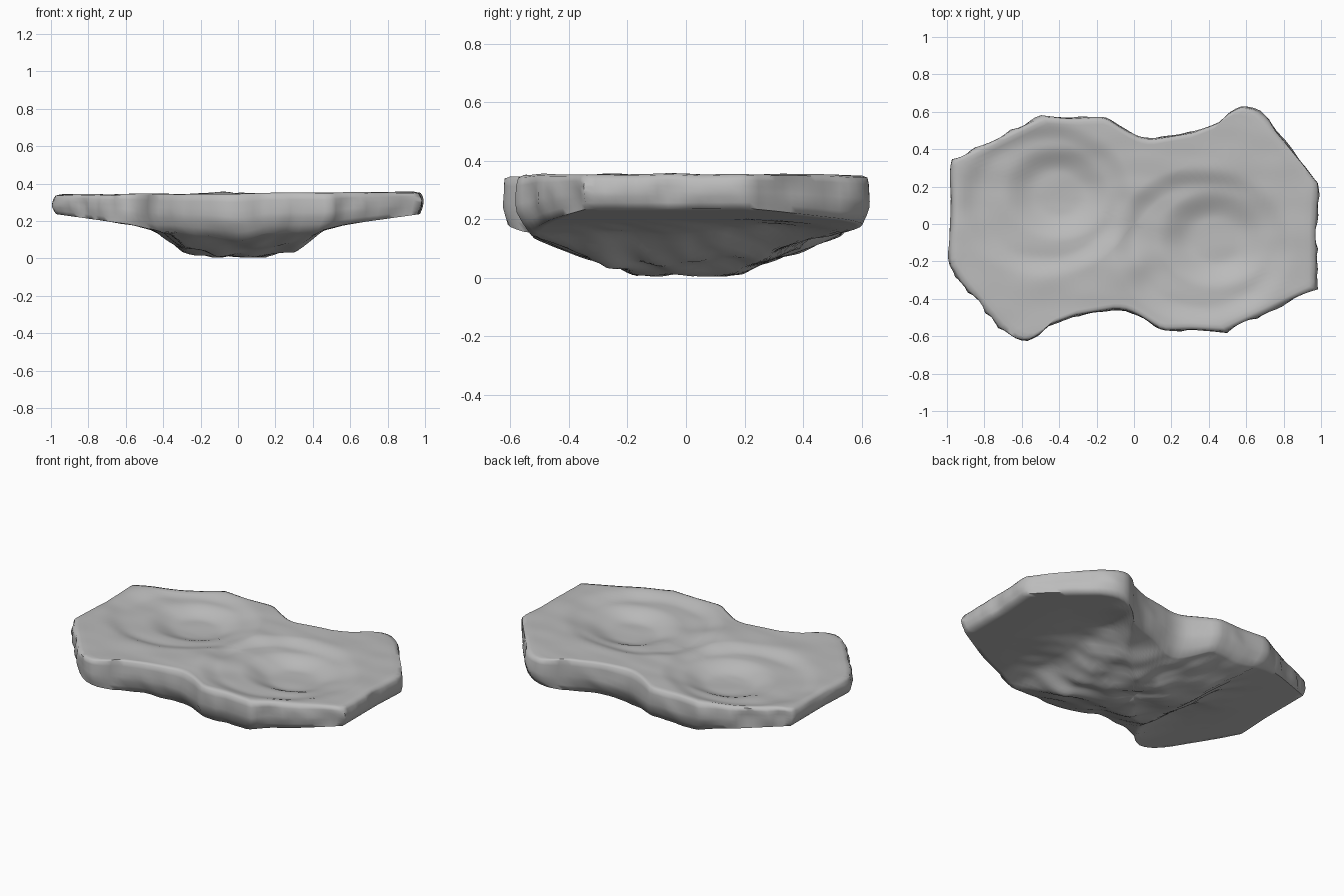
import bpy, bmesh, math
from mathutils import Vector, noise

cube = bpy.data.objects.get("Cube")
if cube:
    bpy.data.objects.remove(cube)

# Single stone colour
stone = bpy.data.materials.new("grey stone")
stone.use_nodes = True
stone.diffuse_color = (0.5, 0.5, 0.5, 1)
bsdf = stone.node_tree.nodes["Principled BSDF"]
bsdf.inputs["Base Color"].default_value = (0.5, 0.5, 0.5, 1)
bsdf.inputs["Roughness"].default_value = 0.9

# Half of the plan outline; the other half is the same turned by 180 degrees
HALF = [(0.985, -0.35), (0.985, 0), (1.0, 0.22), (0.93, 0.32), (0.73, 0.56),
        (0.66, 0.62), (0.59, 0.64), (0.52, 0.605), (0.46, 0.55), (0.33, 0.5),
        (0.1, 0.46), (0.03, 0.47), (-0.03, 0.5), (-0.16, 0.58), (-0.33, 0.575),
        (-0.5, 0.585)]
# Underside height against distance from the centre, along each axis
BELLY_X = [(0, 0.025), (0.1, 0.01), (0.3, 0.045), (0.45, 0.15), (0.57, 0.18), (1, 0.24)]
BELLY_Y = [(0, 0.02), (0.17, 0.01), (0.33, 0.065), (0.63, 0.185)]
# Pools in the top: centre x, centre y, radius of the inner bowl
POOLS = [(0.4, -0.1, 0.31), (-0.44, 0.15, 0.3)]


def lookup(table, v):
    for (a, p), (b, q) in zip(table, table[1:]):
        if v <= b:
            return p + (q - p) * (v - a) / (b - a)
    return table[-1][1]


def smooth(a, b, v):
    t = min(max((v - a) / (b - a), 0), 1)
    return t * t * (3 - 2 * t)


def wobble(x, y, z, freq):
    return noise.noise(Vector((x, y, z)) * freq)


def resample(points, count):
    pts = [Vector(p) for p in points]
    pairs = list(zip(pts, pts[1:] + pts[:1]))
    total = sum((b - a).length for a, b in pairs)
    result = []
    for i in range(count):
        d = total * i / count
        for a, b in pairs:
            length = (b - a).length
            if d <= length:
                result.append(a.lerp(b, d / length))
                break
            d -= length
    return result


def top_height(x, y):
    z = 0.347 + 0.007 * x
    for cx, cy, r in POOLS:
        dx, dy = x - cx, y - cy
        d = math.hypot(dx, dy * 1.15)
        swirl = 0.04 * math.sin(math.atan2(dy, dx) + 1)
        z -= 0.025 * (1 - smooth(r + 0.05, r + 0.18, d + swirl))
        z -= 0.045 * (1 - smooth(r * 0.4, r, d - swirl))
    # raised lump on the front end of the saddle
    z += 0.02 * math.exp(-(x * x + (y + 0.22) ** 2) / 0.008)
    return z + 0.006 * wobble(x, y * 2, 0, 4)


def bottom_height(x, y):
    z = max(lookup(BELLY_X, abs(x)), lookup(BELLY_Y, abs(y)))
    rough = 1 - smooth(0.4, 0.75, math.hypot(x, y))
    # the belly is fuller along one diagonal, with long uneven ledges
    z += rough * 0.35 * max(0, x * y)
    z += rough * (0.018 * wobble(x + y, (y - x) * 0.4, 0, 9) + 0.02 * wobble(x, y, 3, 5))
    return max(z, 0.004)


def undercut(p):
    # the rim slopes in further where the slab is thick, as at the waist
    thick = top_height(*p) - bottom_height(*p)
    return 0.975 - 2 * max(0, thick - 0.15)


N = 160
outline = resample(HALF + [(-x, -y) for x, y in HALF], N)
feet = [undercut(p) for p in outline]
feet = [(feet[i - 2] + feet[i - 1] + feet[i] + feet[(i + 1) % N] + feet[(i + 2) % N]) / 5
        for i in range(N)]

# Stack of rings: over the top, down the rim, and under to the centre.
# Rim entries give the share of the height and how far out of the undercut.
TOP_RINGS, BELLY_RINGS, LIP = 30, 26, 0.95
RIM = [(0.96, 0.6), (0.82, 0.85), (0.65, 0.97), (0.5, 1.0), (0.36, 0.9), (0.18, 0.5)]
rings = [[] for _ in range(TOP_RINGS + len(RIM) + BELLY_RINGS)]
bm = bmesh.new()
for p, foot in zip(outline, feet):
    points = []
    for i in range(1, TOP_RINGS + 1):
        x, y = p * (LIP * i / TOP_RINGS)
        points.append((x, y, top_height(x, y)))
    hi, lo = top_height(*(p * LIP)), bottom_height(*(p * foot))
    for frac, out in RIM:
        inner = LIP if frac > 0.5 else foot
        s = inner + (1 - inner) * out
        z = lo + (hi - lo) * frac
        s -= 0.05 * abs(wobble(p.x, p.y, z * 0.6, 6)) * math.sin(math.pi * frac)
        points.append((p.x * s, p.y * s, z))
    for i in range(BELLY_RINGS, 0, -1):
        x, y = p * (foot * i / BELLY_RINGS)
        points.append((x, y, bottom_height(x, y)))
    for ring, point in zip(rings, points):
        ring.append(bm.verts.new(point))

for a, b in zip(rings, rings[1:]):
    for i in range(N):
        j = (i + 1) % N
        bm.faces.new((a[i], b[i], b[j], a[j]))
for ring, height in ((rings[0], top_height), (rings[-1], bottom_height)):
    hub = bm.verts.new((0, 0, height(0, 0)))
    for i in range(N):
        bm.faces.new((hub, ring[i], ring[(i + 1) % N]))
bmesh.ops.recalc_face_normals(bm, faces=bm.faces)

mesh = bpy.data.meshes.new("double_basin_rock")
bm.to_mesh(mesh)
bm.free()
mesh.materials.append(stone)
rock = bpy.data.objects.new("double_basin_rock", mesh)
bpy.context.collection.objects.link(rock)
bpy.context.view_layer.objects.active = rock
rock.select_set(True)
bpy.ops.object.shade_smooth_by_angle(angle=math.radians(70))
